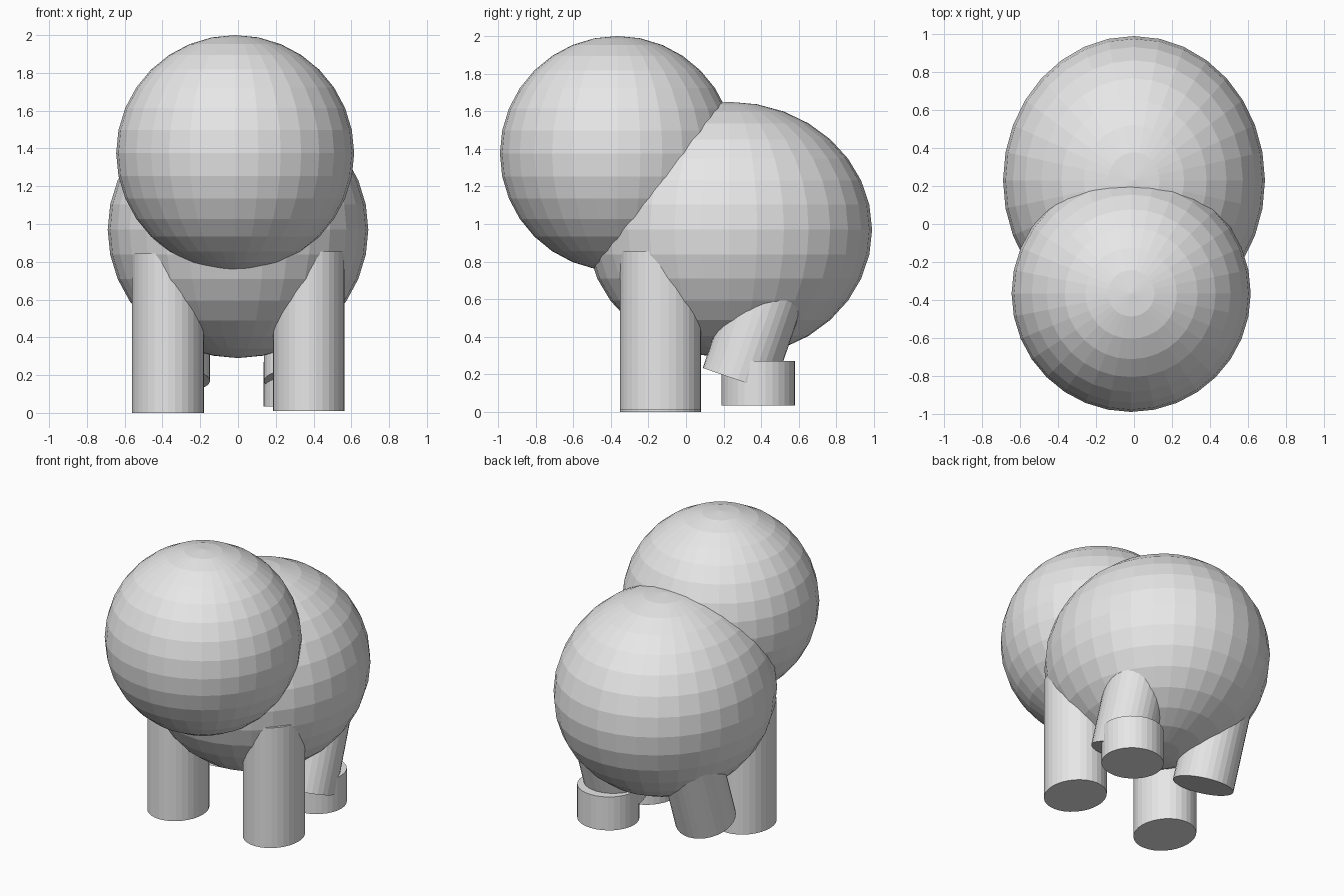
import bpy, math

if "Cube" in bpy.data.objects:
    bpy.data.objects.remove(bpy.data.objects["Cube"])

grey = bpy.data.materials.new("plain grey")
grey.diffuse_color = (0.8, 0.8, 0.8, 1)
grey.use_nodes = True
grey.node_tree.nodes["Principled BSDF"].inputs["Base Color"].default_value = grey.diffuse_color


def finish(name, scale):
    ob = bpy.context.object
    ob.name = name
    ob.scale = scale
    ob.data.materials.append(grey)
    return ob


def ball(name, centre, radii):
    bpy.ops.mesh.primitive_uv_sphere_add(segments=32, ring_count=16, radius=1, location=centre)
    return finish(name, radii)


def leg(name, foot, rx, ry, length, tilt=0):
    """Cylinder standing on the point foot, its top leaning towards +y by tilt degrees."""
    a = math.radians(tilt)
    x, y, z = foot
    centre = (x, y + math.sin(a) * length / 2, z + math.cos(a) * length / 2)
    bpy.ops.mesh.primitive_cylinder_add(vertices=32, radius=1, depth=1,
                                        location=centre, rotation=(-a, 0, 0))
    return finish(name, (rx, ry, length))


# Head and body
ball("head", (-0.015, -0.365, 1.375), (0.63, 0.625, 0.625))
ball("body", (0, 0.23, 0.97), (0.69, 0.76, 0.68))

# Straight front legs
leg("front_leg_right", (0.375, -0.135, 0.01), 0.19, 0.215, 0.845)
leg("front_leg_left", (-0.37, -0.135, 0.0), 0.19, 0.215, 0.845)

# Leaning hind legs
for side, x in (("right", 0.335), ("left", -0.345)):
    leg("hind_leg_" + side, (x, 0.275, 0.17), 0.197, 0.197, 0.68, 19)

# Single hind foot on the right
leg("hind_foot_right", (0.335, 0.385, 0.035), 0.2, 0.195, 0.235)
